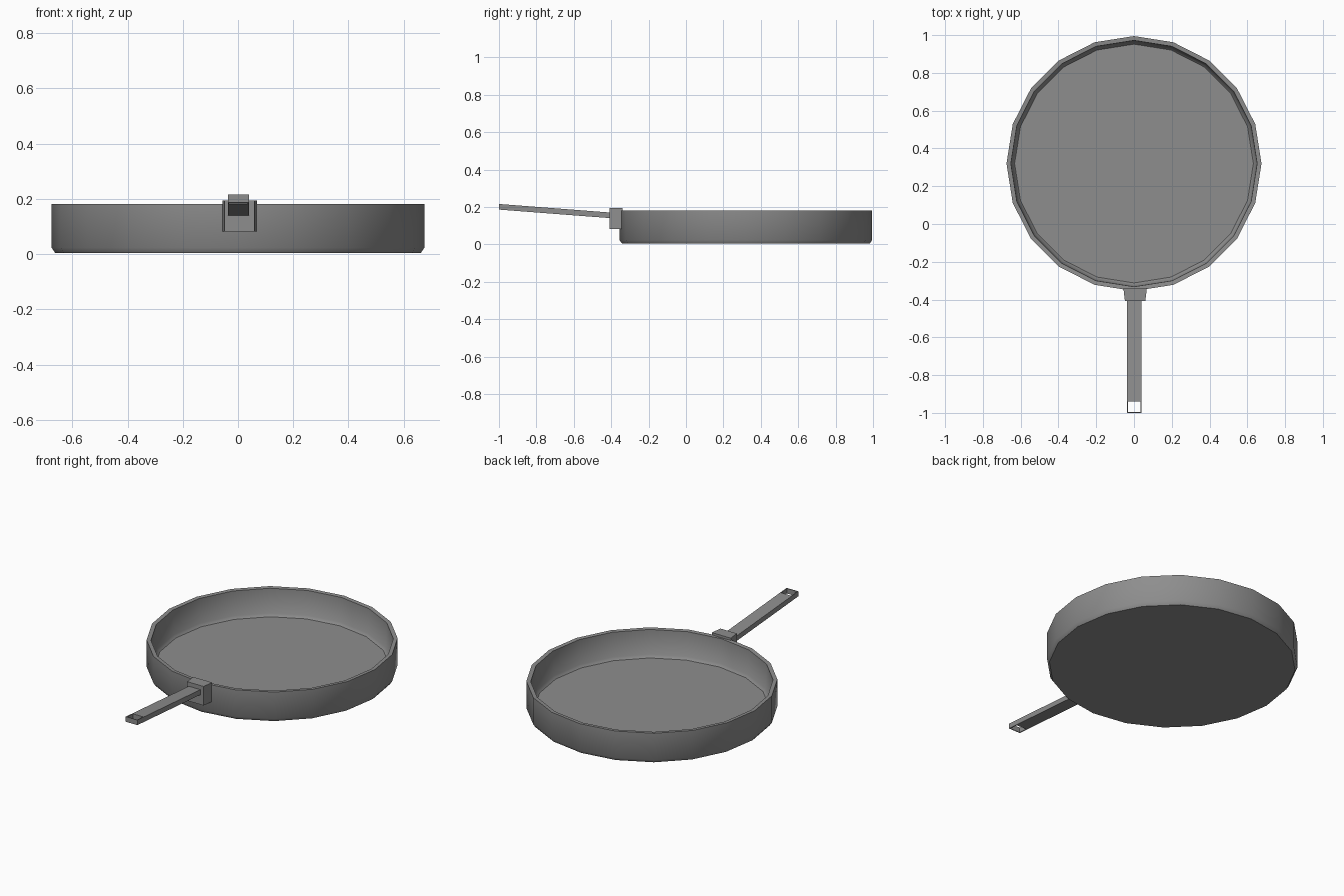
import bpy, bmesh, math

if "Cube" in bpy.data.objects:
    bpy.data.objects.remove(bpy.data.objects["Cube"])

SIDES = 20
CY = 0.32  # pan centre along y

# Dark iron grey for every part
dark = bpy.data.materials.new("dark_grey")
dark.diffuse_color = (0.27, 0.27, 0.27, 1)
dark.use_nodes = True
dark.node_tree.nodes["Principled BSDF"].inputs["Base Color"].default_value = dark.diffuse_color


def finish(name, bm, angle=45):
    bmesh.ops.recalc_face_normals(bm, faces=bm.faces)
    me = bpy.data.meshes.new(name)
    bm.to_mesh(me)
    bm.free()
    me.materials.append(dark)
    ob = bpy.data.objects.new(name, me)
    bpy.context.collection.objects.link(ob)
    bpy.ops.object.select_all(action='DESELECT')
    ob.select_set(True)
    bpy.context.view_layer.objects.active = ob
    bpy.ops.object.shade_smooth_by_angle(angle=math.radians(angle))
    return ob


def lathe(name, profile):
    """Revolve a profile of (radius, z) into a faceted body, capping both ends."""
    bm = bmesh.new()
    rings = []
    for r, z in profile:
        rings.append([bm.verts.new((r * math.cos(a), CY + r * math.sin(a), z))
                      for a in (2 * math.pi * i / SIDES for i in range(SIDES))])
    for lo, hi in zip(rings, rings[1:]):
        for i in range(SIDES):
            j = (i + 1) % SIDES
            bm.faces.new((lo[i], lo[j], hi[j], hi[i]))
    bm.faces.new(rings[0])
    bm.faces.new(rings[-1])
    return finish(name, bm)


def loft(name, sections):
    """Join rectangular sections (y, x0, x1, z0, z1) into a capped bar."""
    bm = bmesh.new()
    loops = [[bm.verts.new((x, y, z)) for x, z in
              ((x0, z0), (x1, z0), (x1, z1), (x0, z1))]
             for y, x0, x1, z0, z1 in sections]
    for a, b in zip(loops, loops[1:]):
        for i in range(4):
            j = (i + 1) % 4
            bm.faces.new((a[i], a[j], b[j], b[i]))
    bm.faces.new(loops[0])
    bm.faces.new(loops[-1])
    return finish(name, bm)


# Shallow pan: thin base, straight wall softened at the foot, open top
lathe("pan_body", [(0.662, 0.004), (0.675, 0.023), (0.675, 0.182),
                   (0.652, 0.180), (0.646, 0.035), (0.632, 0.02)])

# Tapered block fixing the handle to the wall
loft("handle_bracket", [(-0.34, -0.056, 0.068, 0.082, 0.195),
                        (-0.408, -0.048, 0.06, 0.082, 0.195)])


# Handle rises gently towards its tip
def handle_section(y, x0=-0.037, x1=0.039):
    mid = 0.155 + (-0.40 - y) / 0.6 * 0.046
    return (y, x0, x1, mid - 0.015, mid + 0.015)


loft("handle_bar", [handle_section(-0.395), handle_section(-0.94)])

# Thin open loop at the tip for hanging
T = 0.005
for name, x0, x1 in (("loop_left", -0.037, -0.037 + T), ("loop_right", 0.039 - T, 0.039)):
    loft(name, [handle_section(-0.94, x0, x1), handle_section(-1.0, x0, x1)])
loft("loop_end", [handle_section(-1.0 + T), handle_section(-1.0)])
